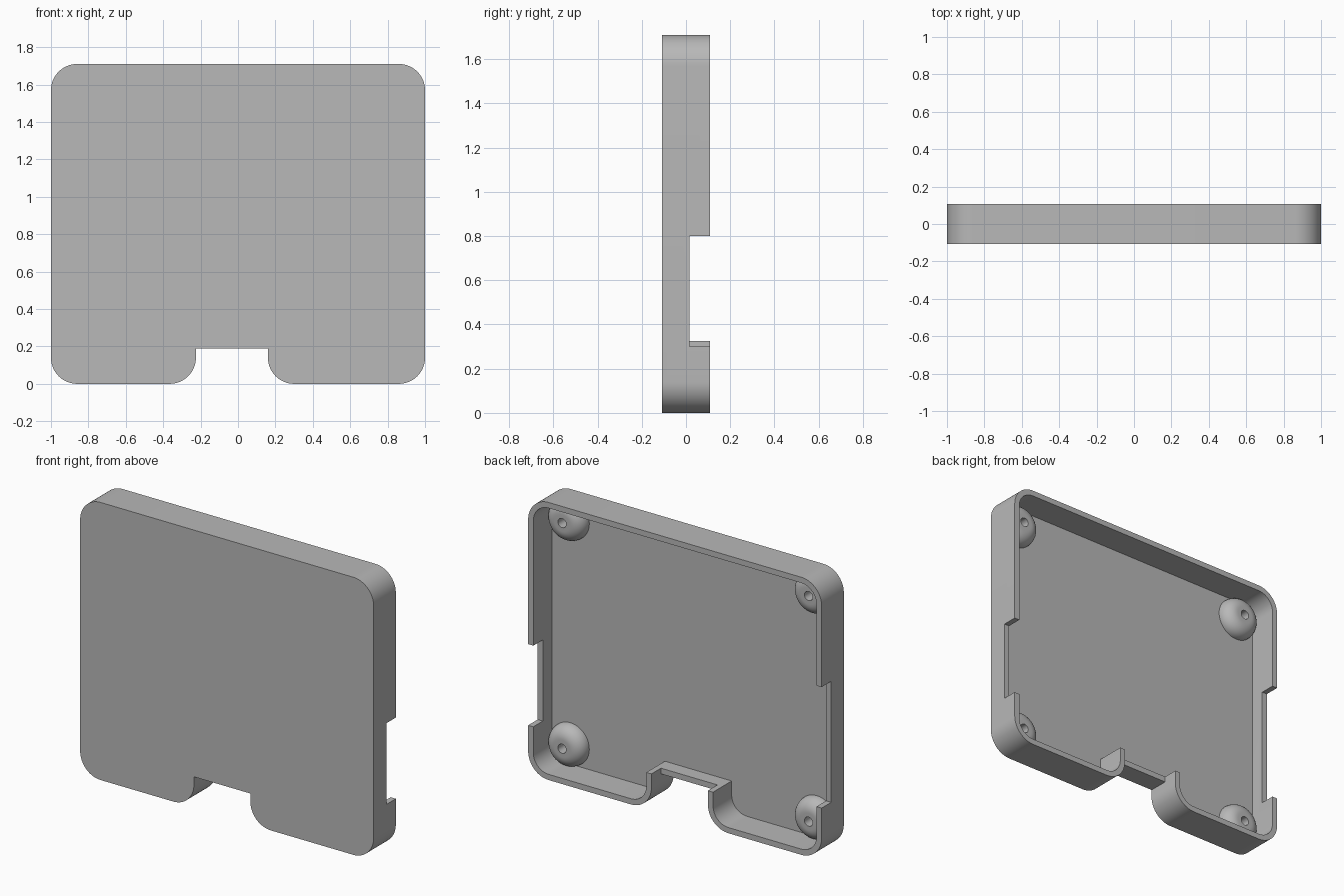
import bpy, bmesh, math
from mathutils import Vector, Matrix

old = bpy.data.objects.get("Cube")
if old:
    bpy.data.objects.remove(old, do_unlink=True)

W, H, D = 1.0, 1.71, 0.108     # half width, height, half depth
T, R = 0.035, 0.14             # wall thickness, corner radius
CUT_L, CUT_R, CUT_TOP = -0.225, 0.16, 0.19
STEP = 0.015                   # depth level of the lowered rims
FLOOR = -D + T

grey = bpy.data.materials.new("plain_grey")
grey.use_nodes = True
colour = (0.48, 0.48, 0.48, 1)
grey.diffuse_color = colour
grey.node_tree.nodes["Principled BSDF"].inputs["Base Color"].default_value = colour


def finish(name, bm):
    bmesh.ops.recalc_face_normals(bm, faces=bm.faces)
    mesh = bpy.data.meshes.new(name)
    bm.to_mesh(mesh)
    bm.free()
    mesh.materials.append(grey)
    obj = bpy.data.objects.new(name, mesh)
    bpy.context.collection.objects.link(obj)
    return obj


def outline(inset):
    """Rounded case outline with the bottom cutout, shrunk by inset."""
    i, r = inset, R - inset
    corners = [(-W + i, i, r), (CUT_L - i, i, r), (CUT_L - i, CUT_TOP + i, 0),
               (CUT_R + i, CUT_TOP + i, 0), (CUT_R + i, i, r), (W - i, i, r),
               (W - i, H - i, r), (-W + i, H - i, r)]
    pts = []
    for k, (x, z, rad) in enumerate(corners):
        p = Vector((x, z))
        if rad == 0:
            pts.append(p)
            continue
        a = (Vector(corners[k - 1][:2]) - p).normalized()
        b = (Vector(corners[(k + 1) % len(corners)][:2]) - p).normalized()
        centre = p + (a + b) * rad
        for s in range(17):
            t = math.pi / 2 * s / 16
            pts.append(centre - b * rad * math.cos(t) - a * rad * math.sin(t))
    return pts


def prism(name, pts, y0, y1):
    bm = bmesh.new()
    face = bm.faces.new([bm.verts.new((x, y0, z)) for x, z in pts])
    ext = bmesh.ops.extrude_face_region(bm, geom=[face])
    verts = [v for v in ext["geom"] if isinstance(v, bmesh.types.BMVert)]
    bmesh.ops.translate(bm, verts=verts, vec=(0, y1 - y0, 0))
    return finish(name, bm)


def box(name, x0, x1, z0, z1, y0, y1):
    return prism(name, [(x0, z0), (x1, z0), (x1, z1), (x0, z1)], y0, y1)


def smooth(obj):
    bpy.ops.object.select_all(action='DESELECT')
    obj.select_set(True)
    bpy.context.view_layer.objects.active = obj
    bpy.ops.object.shade_smooth_by_angle(angle=math.radians(30))


# Case: solid outline hollowed from the back, with rim notches
case = prism("case_shell", outline(0), -D, D)
cutters = [
    prism("cavity_cutter", outline(T), FLOOR, D + 0.1),
    box("left_notch_cutter", W - 2 * T, W + 0.1, 0.30, 0.80, STEP, D + 0.1),
    box("right_notch_cutter", -W - 0.1, -W + 2 * T, 0.325, 1.07, STEP, D + 0.1),
    box("bottom_lip_cutter", CUT_L, CUT_R, CUT_TOP - 0.05, CUT_TOP + 2 * T, STEP, D + 0.1),
]
bpy.context.view_layer.objects.active = case
for c in cutters:
    mod = case.modifiers.new(c.name, 'BOOLEAN')
    mod.operation, mod.solver, mod.object = 'DIFFERENCE', 'EXACT', c
    bpy.ops.object.modifier_apply(modifier=mod.name)
    bpy.data.objects.remove(c, do_unlink=True)
smooth(case)


# Rounded screw bosses with blind holes in the four inner corners
def boss(name, x, z):
    radius, height, fillet, hole = 0.13, 0.08, 0.078, 0.028
    profile = [(radius, -0.01)]
    for s in range(13):
        t = math.pi / 2 * s / 12
        profile.append((radius - fillet + fillet * math.cos(t),
                        height - fillet + fillet * math.sin(t)))
    profile += [(hole, height), (hole, 0.004), (0, 0.004)]
    bm = bmesh.new()
    vs = [bm.verts.new((r, y, 0)) for r, y in profile]
    edges = [bm.edges.new(pair) for pair in zip(vs, vs[1:])]
    bmesh.ops.spin(bm, geom=vs + edges, cent=(0, 0, 0), axis=(0, 1, 0),
                   angle=2 * math.pi, steps=40)
    bmesh.ops.remove_doubles(bm, verts=bm.verts, dist=0.0001)
    bmesh.ops.transform(bm, matrix=Matrix.Translation((x, FLOOR, z)), verts=bm.verts)
    smooth(finish(name, bm))


INSET = 0.16
for side, x in (("left", W - INSET), ("right", INSET - W)):
    for level, z in (("lower", INSET), ("upper", H - INSET)):
        boss(f"{level}_{side}_boss", x, z)
